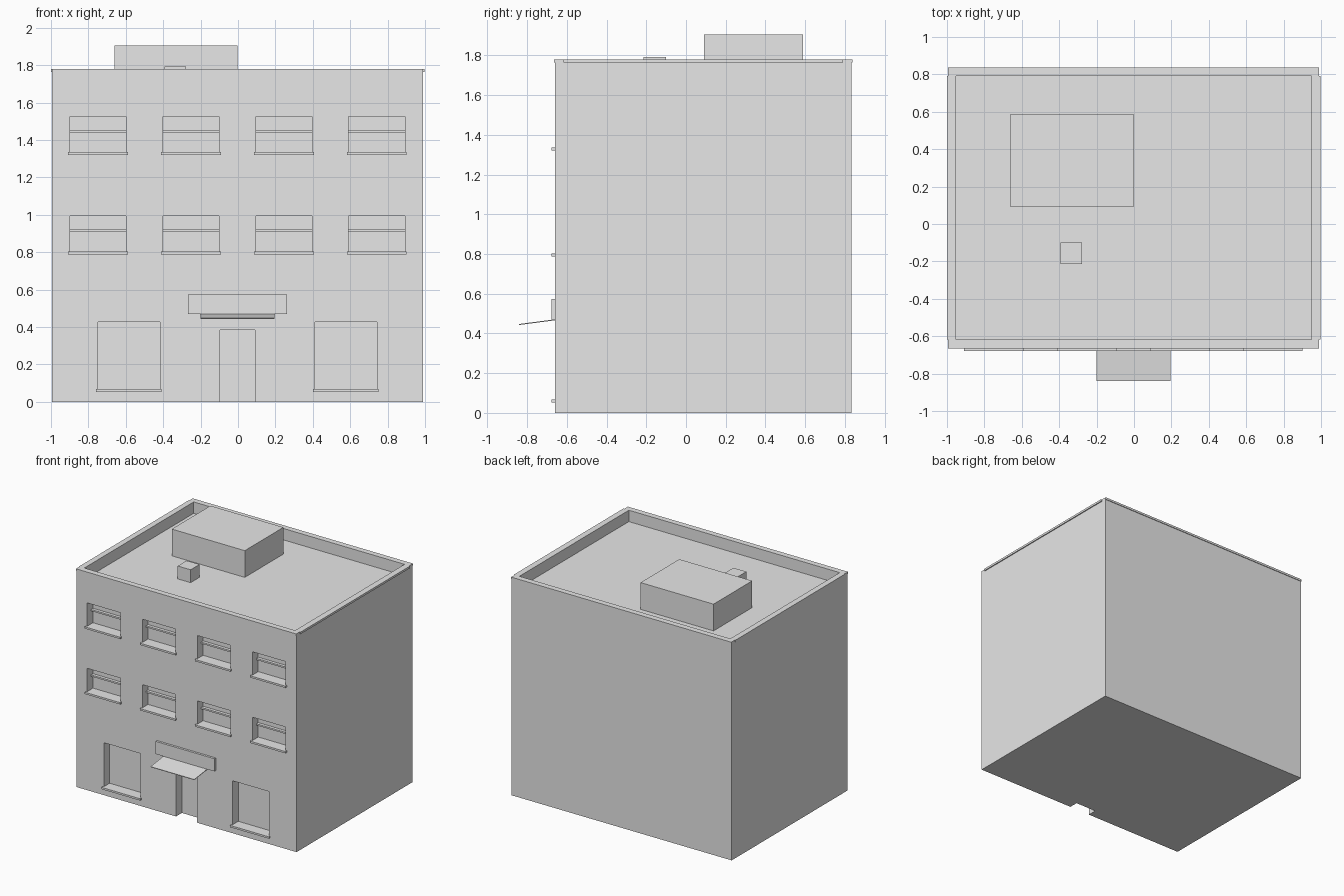
import bpy
import bmesh
from mathutils import Matrix, Vector

default = bpy.data.objects.get("Cube")
if default:
    bpy.data.objects.remove(default, do_unlink=True)

# Single plain material
grey = bpy.data.materials.new("light_grey")
grey.use_nodes = True
grey.diffuse_color = (0.8, 0.8, 0.8, 1)
grey.node_tree.nodes["Principled BSDF"].inputs["Base Color"].default_value = (0.8, 0.8, 0.8, 1)


def add_box(bm, x0, x1, y0, y1, z0, z1):
    lo, hi = Vector((x0, y0, z0)), Vector((x1, y1, z1))
    place = Matrix.Translation((lo + hi) / 2) @ Matrix.Diagonal((*(hi - lo), 1))
    bmesh.ops.create_cube(bm, size=1, matrix=place)


def make(name, *boxes):
    bm = bmesh.new()
    for b in boxes:
        add_box(bm, *b)
    mesh = bpy.data.meshes.new(name)
    bm.to_mesh(mesh)
    bm.free()
    mesh.materials.append(grey)
    obj = bpy.data.objects.new(name, mesh)
    bpy.context.collection.objects.link(obj)
    return obj


# Main measurements
LEFT, RIGHT, FRONT, BACK = -0.995, 0.99, -0.66, 0.833
TOP, ROOF = 1.775, 1.687
RIM = 0.042
INNER = FRONT + 0.075          # back plane of the openings
SILL_FRONT = -0.678
MID = -0.003

# Openings: (x0, x1, z0, z1)
windows = [(MID + c - 0.15, MID + c + 0.15, z, z + 0.19)
           for z in (0.803, 1.336) for c in (-0.745, -0.248, 0.248, 0.745)]
shop_windows = [(MID + c - 0.165, MID + c + 0.165, 0.068, 0.427) for c in (-0.58, 0.58)]
door = (MID - 0.094, MID + 0.094, -0.1, 0.385)

# Body with openings and sunken roof cut out
body = make("building_body", (LEFT, RIGHT, FRONT, BACK, 0, TOP))
recesses = [(x0, x1, FRONT - 0.1, INNER, z0, z1)
            for x0, x1, z0, z1 in windows + shop_windows + [door]]
roof_well = (LEFT + RIM, RIGHT - RIM, FRONT + RIM, BACK - RIM, ROOF, TOP + 0.1)
# The roof well is kept above the window heads
cutter = make("opening_cutter", roof_well, *recesses)
cutter.hide_render = True
cut = body.modifiers.new("openings", "BOOLEAN")
cut.operation = "DIFFERENCE"
cut.solver = "EXACT"
cut.object = cutter
bpy.context.view_layer.objects.active = body
bpy.ops.object.modifier_apply(modifier=cut.name)
bpy.data.objects.remove(cutter, do_unlink=True)

# Parapet coping
z0, z1 = TOP - 0.012, TOP + 0.005
make("parapet_coping_front", (LEFT, RIGHT, FRONT - 0.005, FRONT + RIM, z0, z1))
make("parapet_coping_back", (LEFT, RIGHT, BACK - RIM, BACK + 0.005, z0, z1))
make("parapet_coping_right", (LEFT - 0.005, LEFT + RIM, FRONT + RIM, BACK - RIM, z0, z1))
make("parapet_coping_left", (RIGHT - RIM, RIGHT + 0.008, FRONT + RIM, BACK - RIM, z0, z1))

# Sills and sash rails
for i, (x0, x1, z0, z1) in enumerate(windows + shop_windows):
    make(f"window_sill_{i + 1}",
         (x0 - 0.01, x1 + 0.01, SILL_FRONT, FRONT + 0.002, z0 - 0.015, z0))
for i, (x0, x1, z0, z1) in enumerate(windows):
    make(f"sash_rail_{i + 1}",
         (x0, x1, INNER - 0.025, INNER + 0.002, z0 + 0.105, z0 + 0.118))

# Sign board and sloping awning over the door
make("sign_board", (MID - 0.265, MID + 0.265, SILL_FRONT, FRONT + 0.002, 0.47, 0.573))
awning = make("door_awning", (MID - 0.197, MID + 0.197, -0.84, FRONT, 0.466, 0.471))
for v in awning.data.vertices:
    v.co.z -= (FRONT - v.co.y) * 0.13

# Rooftop structures
make("roof_house", (-0.66, -0.002, 0.09, 0.588, ROOF, 1.905))
make("roof_vent", (-0.393, -0.277, -0.215, -0.10, ROOF, 1.792))
